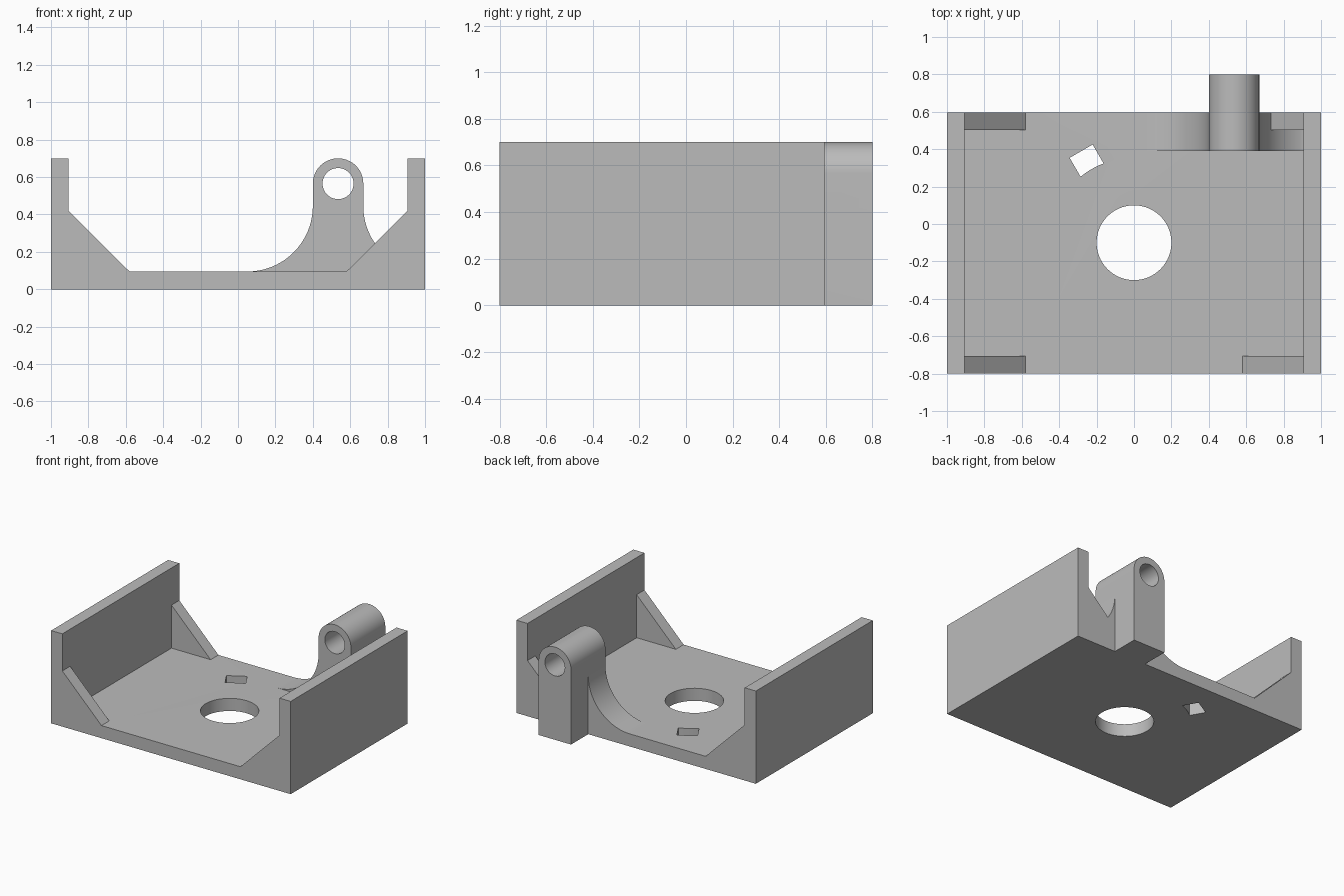
import bpy
import bmesh
from math import sin, cos, radians
from mathutils import Vector

cube = bpy.data.objects.get("Cube")
if cube:
    bpy.data.objects.remove(cube, do_unlink=True)

# Main dimensions
FRONT, BACK, LUG_BACK = -0.8, 0.595, 0.8
FLOOR, HEIGHT, INNER = 0.095, 0.7, 0.907
GUSSET = 0.093
LUG_X, LUG_Z, LUG_R, LUG_FRONT = 0.535, 0.565, 0.135, 0.39
FILLET = 0.35

grey = bpy.data.materials.new("plain grey")
grey.use_nodes = True
grey.diffuse_color = (0.5, 0.5, 0.5, 1)
grey.node_tree.nodes["Principled BSDF"].inputs["Base Color"].default_value = (0.5, 0.5, 0.5, 1)


def arc(cx, cy, r, start, end, steps):
    """Points along an arc, angles in degrees."""
    angles = [radians(start + (end - start) * i / steps) for i in range(steps + 1)]
    return [(cx + r * cos(a), cy + r * sin(a)) for a in angles]


def prism(name, points, low, high, axis="Y"):
    """Extrude a closed profile along y (points are x, z) or z (points are x, y)."""
    bm = bmesh.new()
    if axis == "Y":
        verts = [bm.verts.new((x, low, z)) for x, z in points]
        move = Vector((0, high - low, 0))
    else:
        verts = [bm.verts.new((x, y, low)) for x, y in points]
        move = Vector((0, 0, high - low))
    face = bm.faces.new(verts)
    result = bmesh.ops.extrude_face_region(bm, geom=[face], use_keep_orig=True)
    moved = [v for v in result["geom"] if isinstance(v, bmesh.types.BMVert)]
    bmesh.ops.translate(bm, verts=moved, vec=move)
    bmesh.ops.recalc_face_normals(bm, faces=bm.faces)
    mesh = bpy.data.meshes.new(name)
    bm.to_mesh(mesh)
    bm.free()
    obj = bpy.data.objects.new(name, mesh)
    bpy.context.collection.objects.link(obj)
    mesh.materials.append(grey)
    return obj


def combine(target, other, operation):
    """Apply a boolean and remove the second object."""
    mod = target.modifiers.new("combine", "BOOLEAN")
    mod.operation = operation
    mod.solver = "EXACT"
    mod.object = other
    bpy.context.view_layer.objects.active = target
    bpy.ops.object.modifier_apply(modifier=mod.name)
    bpy.data.objects.remove(other, do_unlink=True)


# Tray: floor and two side walls
bracket = prism("hinge_bracket", [
    (-1, 0), (1, 0), (1, HEIGHT), (INNER, HEIGHT), (INNER, FLOOR),
    (-INNER, FLOOR), (-INNER, HEIGHT), (-1, HEIGHT)], FRONT, BACK)

# Corner gussets, sunk into the wall and floor
for side in (-1, 1):
    for end, y in (("front", FRONT), ("back", BACK - GUSSET)):
        profile = [(INNER, 0.42), (0.95, 0.42), (0.95, 0.05), (0.58, 0.05), (0.58, FLOOR)]
        gusset = prism(end + "_gusset", [(side * x, z) for x, z in profile], y, y + GUSSET)
        combine(bracket, gusset, "UNION")

# Curved web on both sides of the lug
left_x, right_x = LUG_X - LUG_R, LUG_X + LUG_R
centre_z = FLOOR + FILLET
web_profile = ([(left_x - FILLET, 0.05)]
               + arc(left_x - FILLET, centre_z, FILLET, -90, 0, 28)
               + arc(right_x + FILLET, centre_z, FILLET, 180, 251, 22)
               + [(0.95, 0.114), (0.95, 0.05)])
combine(bracket, prism("lug_web", web_profile, LUG_FRONT, BACK), "UNION")

# Round-topped lug
lug_profile = [(left_x, 0), (right_x, 0)] + arc(LUG_X, LUG_Z, LUG_R, 0, 180, 32)
combine(bracket, prism("lug", lug_profile, LUG_FRONT, LUG_BACK), "UNION")

# Pin hole through the lug
pin = prism("pin_cutter", arc(LUG_X, LUG_Z, 0.083, 0, 360, 48)[:-1], 0.3, 0.9)
combine(bracket, pin, "DIFFERENCE")

# Large round hole in the floor
round_hole = prism("round_cutter", arc(0, -0.1, 0.2, 0, 360, 64)[:-1], -0.1, 0.2, "Z")
combine(bracket, round_hole, "DIFFERENCE")

# Small slot whose inner edge follows a circle around the large hole
along = Vector((cos(radians(120)), sin(radians(120))))
across = Vector((along.y, -along.x))
centre = Vector((0, -0.1))
slot = [tuple(centre + along * 0.565 + across * s) for s in (0.071, -0.071)]
slot += arc(0, -0.1, 0.454, 129, 111, 8)
combine(bracket, prism("slot_cutter", slot, -0.1, 0.2, "Z"), "DIFFERENCE")

# Smooth the curves and keep the edges sharp
bpy.ops.object.select_all(action="DESELECT")
bracket.select_set(True)
bpy.context.view_layer.objects.active = bracket
bpy.ops.object.shade_smooth_by_angle(angle=radians(30))
